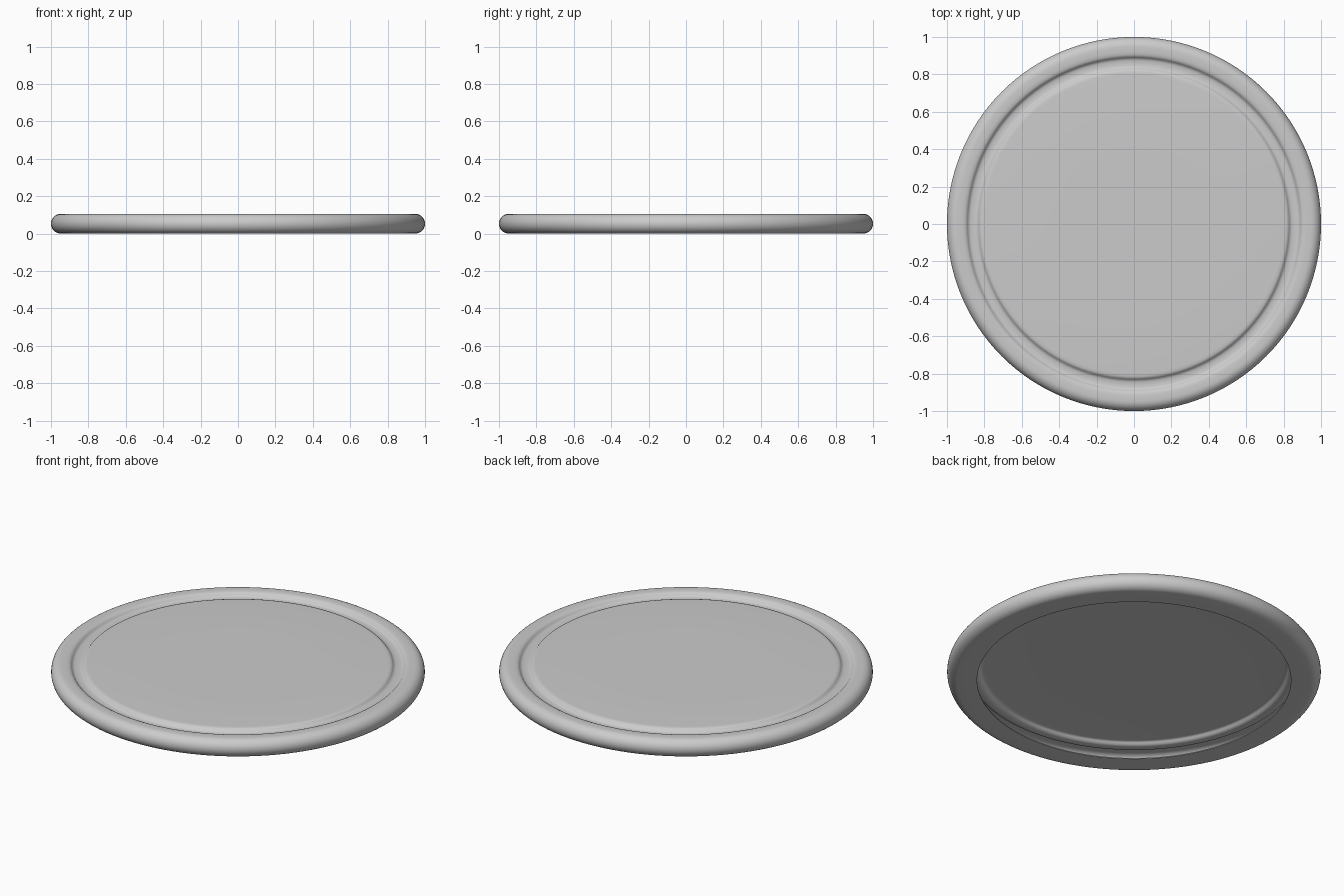
import bpy, math

if "Cube" in bpy.data.objects:
    bpy.data.objects.remove(bpy.data.objects["Cube"])

SEG = 128
H, R = 0.106, 0.053   # overall height and radius of the rolled edge

# Sheet profile (radius, height): panel, pressed groove, rolled rim, bottom lip
profile = [(0.40, 0.103), (0.80, 0.103), (0.815, 0.102), (0.824, 0.099), (0.830, 0.093),
           (0.836, 0.086), (0.845, 0.083), (0.860, 0.082), (0.875, 0.083),
           (0.884, 0.086), (0.890, 0.093), (0.896, 0.100), (0.905, 0.104),
           (0.920, 0.106)]
for i in range(17):
    a = math.pi / 2 - math.pi * i / 16
    profile.append((1 - R + R * math.cos(a), H / 2 + R * math.sin(a)))
profile += [(0.90, 0.0), (0.84, 0.0)]

# Revolve the profile into a hollow lid
verts = [(0, 0, 0.103)]
faces = []
for r, z in profile:
    for s in range(SEG):
        t = 2 * math.pi * s / SEG
        verts.append((r * math.cos(t), r * math.sin(t), z))
for s in range(SEG):
    n = (s + 1) % SEG
    faces.append((0, 1 + s, 1 + n))
    for k in range(len(profile) - 1):
        a, b = 1 + k * SEG, 1 + (k + 1) * SEG
        faces.append((a + s, b + s, b + n, a + n))

mesh = bpy.data.meshes.new("lid")
mesh.from_pydata(verts, [], faces)
mesh.update()
lid = bpy.data.objects.new("lid", mesh)
bpy.context.collection.objects.link(lid)

# Thin sheet thickness, grown inward
solid = lid.modifiers.new("sheet", 'SOLIDIFY')
solid.thickness = 0.005
solid.offset = -1

bpy.context.view_layer.objects.active = lid
lid.select_set(True)
bpy.ops.object.modifier_apply(modifier="sheet")
bpy.ops.object.shade_smooth_by_angle(angle=math.radians(50))
